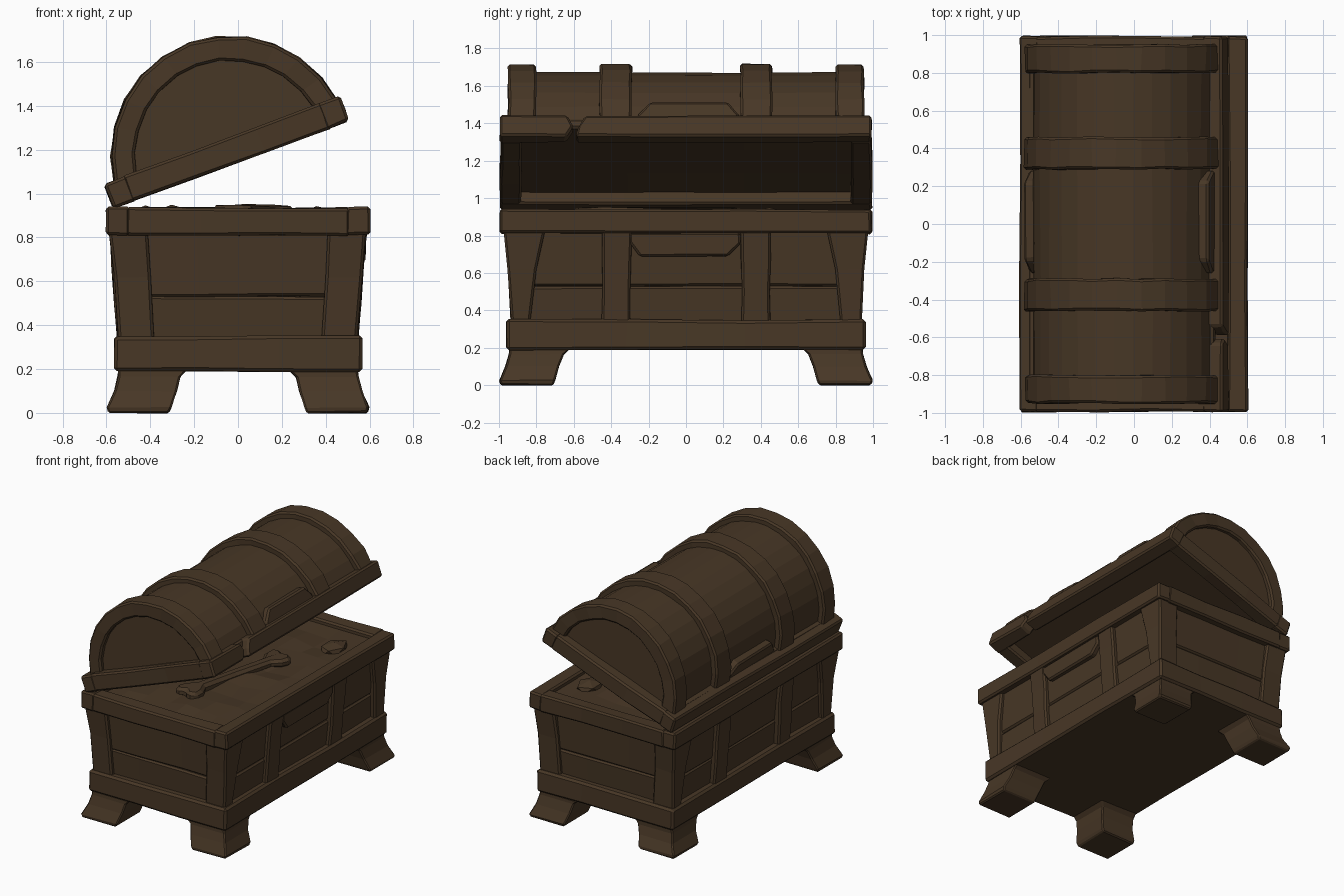
import bpy, bmesh, math, random
from mathutils import Matrix, Vector

if "Cube" in bpy.data.objects:
    bpy.data.objects.remove(bpy.data.objects["Cube"])

random.seed(4)
wood = bpy.data.materials.new("dark brown wood")
wood.diffuse_color = (0.064, 0.038, 0.019, 1)
wood.use_nodes = True
wood.node_tree.nodes["Principled BSDF"].inputs["Base Color"].default_value = wood.diffuse_color

# Lid frame: hinge line at the back edge, opened about 20 degrees
LID = Matrix.Translation((-0.55, 0, 0.94)) @ Matrix.Rotation(math.radians(-20.3), 4, 'Y')
CX, CZ = 0.565, 0.04          # arch centre in lid space


def finish(name, bm, M=None, bevel=0.012, jit=0.005, cuts=2):
    """Roughen the part a little, then make an object with chamfered edges."""
    bmesh.ops.recalc_face_normals(bm, faces=bm.faces)
    if cuts:
        long_edges = [e for e in bm.edges if e.calc_length() > 0.4]
        bmesh.ops.subdivide_edges(bm, edges=long_edges, cuts=cuts, use_grid_fill=True)
    for v in bm.verts:
        v.co += Vector([random.uniform(-jit, jit) for _ in range(3)])
    if M:
        bm.transform(M)
    me = bpy.data.meshes.new(name)
    bm.to_mesh(me)
    bm.free()
    me.materials.append(wood)
    ob = bpy.data.objects.new(name, me)
    bpy.context.collection.objects.link(ob)
    if bevel:
        mod = ob.modifiers.new("chamfer", 'BEVEL')
        mod.width, mod.segments = bevel, 1
        mod.limit_method, mod.angle_limit = 'ANGLE', math.radians(45)
    return ob


def loft(name, sections, **kw):
    """Stack of rectangles (x0, x1, y0, y1, z) joined into a solid."""
    bm = bmesh.new()
    rings = [[bm.verts.new(p) for p in ((a, c, z), (b, c, z), (b, d, z), (a, d, z))]
             for a, b, c, d, z in sections]
    for r, s in zip(rings, rings[1:]):
        for i in range(4):
            j = (i + 1) % 4
            bm.faces.new((r[i], r[j], s[j], s[i]))
    bm.faces.new(rings[0])
    bm.faces.new(rings[-1])
    return finish(name, bm, **kw)


def box(name, x0, x1, y0, y1, z0, z1, **kw):
    return loft(name, [(x0, x1, y0, y1, z0), (x0, x1, y0, y1, z1)], **kw)


def prism(name, pts, axis, a, b, **kw):
    """Extrude a 2D outline along x (outline yz), y (outline xz) or z (outline xy)."""
    place = {'x': lambda p, t: (t, p[0], p[1]), 'y': lambda p, t: (p[0], t, p[1]),
             'z': lambda p, t: (p[0], p[1], t)}[axis]
    bm = bmesh.new()
    lo = [bm.verts.new(place(p, a)) for p in pts]
    hi = [bm.verts.new(place(p, b)) for p in pts]
    bm.faces.new(lo)
    bm.faces.new(hi)
    for i in range(len(pts)):
        j = (i + 1) % len(pts)
        bm.faces.new((lo[i], lo[j], hi[j], hi[i]))
    return finish(name, bm, **kw)


def arc(r, n):
    """Arch points from the front to the back rim, ending just inside the rim."""
    t0 = math.asin(0.06 / r)
    return [(CX + r * math.cos(t), CZ + r * math.sin(t))
            for t in (t0 + (math.pi - 2 * t0) * i / n for i in range(n + 1))]


def band(name, r_out, r_in, y0, y1, n=12):
    """Curved strap over the lid."""
    bm = bmesh.new()
    rows = [[bm.verts.new((x, y, z)) for x, z in arc(r, n)]
            for r, y in ((r_out, y0), (r_out, y1), (r_in, y1), (r_in, y0))]
    for k in range(4):
        a, b = rows[k], rows[(k + 1) % 4]
        for i in range(n):
            bm.faces.new((a[i], a[i + 1], b[i + 1], b[i]))
    for e in (0, n):
        bm.faces.new([r[e] for r in rows])
    return finish(name, bm, M=LID, cuts=0)


def span(s, a, b):
    """Interval a..b mirrored to the side s."""
    return (a, b) if s > 0 else (-b, -a)


# Flared feet
for sx in (-1, 1):
    for sy in (-1, 1):
        secs = [(*span(sx, a, b), *span(sy, c, d), z) for a, b, c, d, z in (
            (0.315, 0.59, 0.71, 0.99, 0.0), (0.305, 0.597, 0.70, 0.997, 0.025),
            (0.28, 0.565, 0.68, 0.965, 0.10), (0.265, 0.548, 0.655, 0.948, 0.165),
            (0.23, 0.545, 0.62, 0.945, 0.20))]
        loft("foot", secs, jit=0.003, bevel=0.008)

# Bottom rim and tapered two-plank body
box("bottom_rim", -0.565, 0.565, -0.958, 0.958, 0.19, 0.35, bevel=0.015)
loft("lower_planks", [(-0.512, 0.512, -0.905, 0.905, 0.30), (-0.53, 0.53, -0.922, 0.922, 0.53)])
loft("upper_planks", [(-0.526, 0.526, -0.918, 0.918, 0.53), (-0.555, 0.555, -0.94, 0.94, 0.86)])

for sx in (-1, 1):
    # Corner posts
    for sy in (-1, 1):
        loft("corner_post", [(*span(sx, 0.38, 0.545), *span(sy, 0.83, 0.935), 0.32),
                             (*span(sx, 0.395, 0.565), *span(sy, 0.80, 0.95), 0.62),
                             (*span(sx, 0.41, 0.586), *span(sy, 0.75, 0.972), 0.84)])
    # Straps on the long sides
    for sy in (-1, 1):
        loft("body_strap", [(*span(sx, 0.48, 0.548), *span(sy, 0.30, 0.45), 0.32),
                            (*span(sx, 0.52, 0.588), *span(sy, 0.29, 0.45), 0.84)])
    # Top rim long boards
    box("top_rim_long", *span(sx, 0.495, 0.602), -0.993, 0.993, 0.81, 0.938)
for sy in (-1, 1):
    box("top_rim_end", -0.51, 0.51, *span(sy, 0.88, 0.993), 0.81, 0.936)

# Lock plate on the body
prism("body_lock_plate", [(-0.30, 0.82), (-0.30, 0.76), (-0.25, 0.69), (0.22, 0.69),
                          (0.29, 0.76), (0.29, 0.82)], 'x', 0.5, 0.583, cuts=0)

# Uneven contents filling the chest
bm = bmesh.new()
bmesh.ops.create_grid(bm, x_segments=7, y_segments=11, size=1)
for v in bm.verts:
    edge = max(abs(v.co.x), abs(v.co.y)) > 0.99
    x, y = v.co.x * 0.51, v.co.y * 0.9
    if not edge:
        x += random.uniform(-0.03, 0.03)
        y += random.uniform(-0.03, 0.03)
    v.co = (x, y, 0.90 if edge else random.uniform(0.885, 0.925))
finish("contents", bm, bevel=0, jit=0, cuts=0)

# Bone lying on the contents, with lumps at the back corners
half = [(0.0, 0.04), (0.30, 0.045), (0.36, 0.09), (0.43, 0.10), (0.47, 0.05), (0.44, 0.0)]
upper = half[::-1] + [(-u, w) for u, w in half[1:]]
outline = upper + [(u, -w) for u, w in upper[::-1][1:-1]]
prism("bone", outline, 'z', 0.88, 0.945, cuts=0, bevel=0.02,
      M=Matrix.Translation((0.07, -0.15, 0)) @ Matrix.Rotation(math.radians(77), 4, 'Z'))
for x, y, r in ((-0.42, -0.55, 0.09), (-0.3, 0.45, 0.1), (0.36, 0.62, 0.09)):
    bm = bmesh.new()
    bmesh.ops.create_icosphere(bm, subdivisions=1, radius=r)
    finish("lump", bm, bevel=0, cuts=0,
           M=Matrix.Translation((x, y, 0.90)) @ Matrix.Diagonal((1, 1.3, 0.5, 1)))

# Lid rim: back board, end boards, and a front board split by a crack
box("lid_rim_back", -0.02, 0.09, -0.993, 0.993, 0, 0.12, M=LID)
for sy in (-1, 1):
    box("lid_rim_end", 0.07, 1.04, *span(sy, 0.88, 0.993), 0, 0.12, M=LID)
prism("lid_rim_front_short", [(-0.993, 0), (-0.64, 0), (-0.60, 0.06), (-0.63, 0.12),
                              (-0.993, 0.12)], 'x', 1.02, 1.125, M=LID, cuts=0)
prism("lid_rim_front_long", [(-0.59, 0), (0.2, 0), (0.993, 0), (0.993, 0.12), (0.2, 0.12),
                             (-0.54, 0.12), (-0.575, 0.06)], 'x', 1.02, 1.125, M=LID, cuts=0)

# Lid ceiling and barrel
box("lid_ceiling", 0.03, 1.075, -0.93, 0.93, 0.065, 0.12, M=LID, jit=0.002)
prism("lid_barrel", arc(0.50, 14), 'y', -0.915, 0.915, M=LID, jit=0.004)

# Lid straps: wide arches at the ends, two in the middle
for sy in (-1, 1):
    band("lid_end_arch", 0.545, 0.435, *span(sy, 0.80, 0.95))
    band("lid_strap", 0.547, 0.46, *span(sy, 0.29, 0.46))

# Raised plates low on the front and back of the lid
for a, b in ((1.0, 1.085), (0.045, 0.13)):
    prism("lid_plate", [(-0.26, 0.10), (0.28, 0.10), (0.28, 0.14), (0.22, 0.215),
                        (-0.19, 0.215), (-0.26, 0.14)], 'x', a, b, M=LID, cuts=0)
